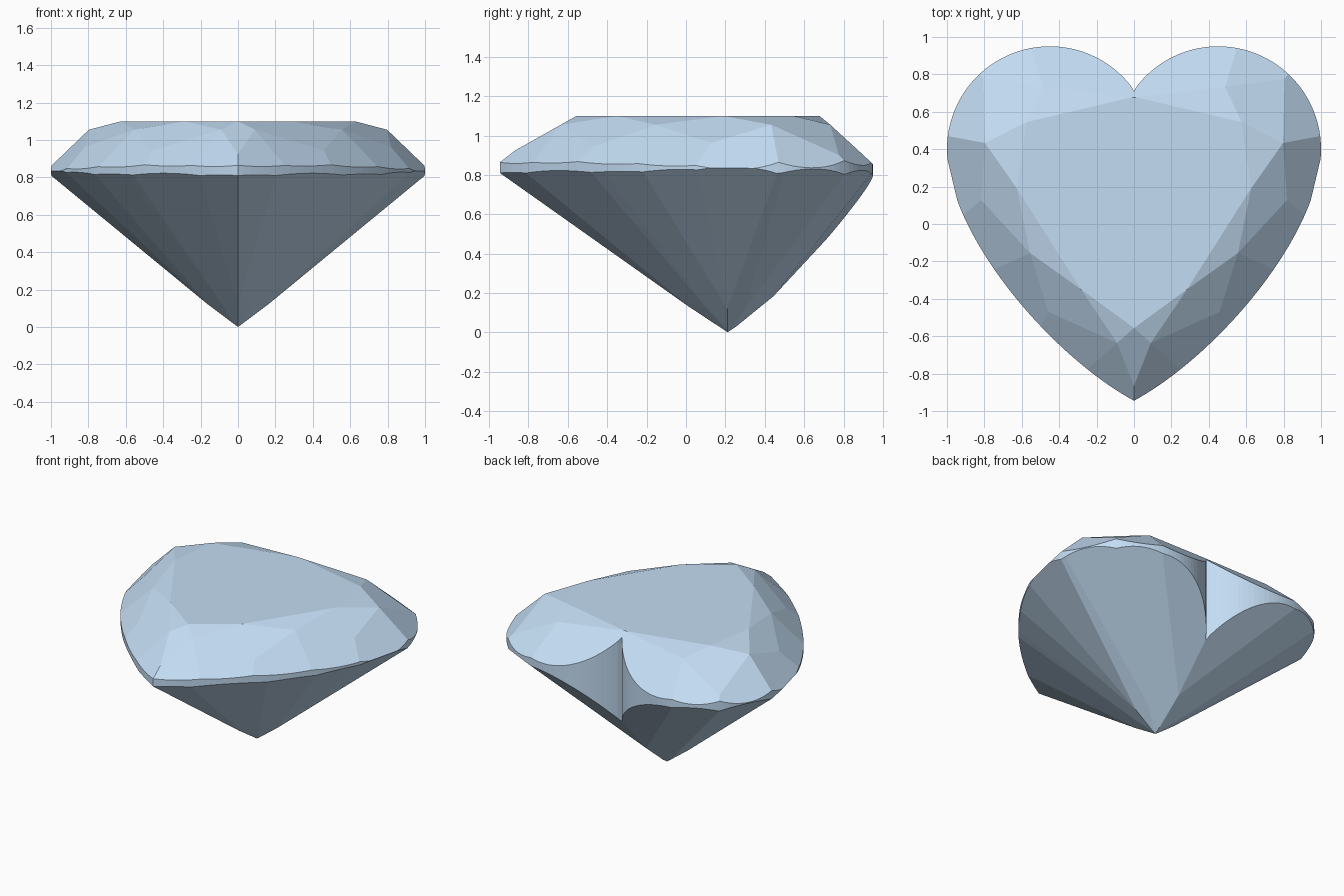
import bpy, bmesh, math
from mathutils import Vector as V

if "Cube" in bpy.data.objects:
    bpy.data.objects.remove(bpy.data.objects["Cube"])

# Right half of the heart outline: round lobe, then a curved side down to the tip
pts = []
N = 40
start = math.atan2(0.71 - 0.4, -0.45)
for i in range(N):
    a = start * (1 - i / N)
    pts.append((0.45 + 0.55 * math.cos(a), 0.4 + 0.55 * math.sin(a)))
pts[0] = (0, 0.71)
P = [V((1, 0.4)), V((1, -0.05)), V((0.45, -0.70)), V((0, -0.945))]
for i in range(N + 1):
    t = i / N
    u = 1 - t
    p = P[0] * u**3 + P[1] * 3 * u * u * t + P[2] * 3 * u * t * t + P[3] * t**3
    pts.append((p.x, p.y))

# Half prism
bm = bmesh.new()
base = bm.faces.new([bm.verts.new((x, y, -0.1)) for x, y in pts])
ext = bmesh.ops.extrude_face_region(bm, geom=[base])
bmesh.ops.translate(bm, vec=(0, 0, 1.2),
                    verts=[g for g in ext["geom"] if isinstance(g, bmesh.types.BMVert)])
bmesh.ops.recalc_face_normals(bm, faces=bm.faces)


def cut(a, b, c, side):
    """Grind one facet through three points; side +1 keeps below, -1 keeps above."""
    a, b, c = V(a), V(b), V(c)
    n = (b - a).cross(c - a).normalized()
    if n.z * side < 0:
        n = -n
    bmesh.ops.bisect_plane(bm, geom=bm.verts[:] + bm.edges[:] + bm.faces[:], dist=1e-5,
                           plane_co=a, plane_no=n, clear_outer=True)
    rim = [e for e in bm.edges if e.is_boundary]
    if rim:
        bmesh.ops.edgeloop_fill(bm, edges=rim)


def at(p, z):
    return (p[0], p[1], z)


def flip(p):
    return (-p[0], p[1], p[2])


# Girdle stations: corners G and the midpoints M between them
G = [(0, -0.945), (0.5, -0.55), (0.9, 0.06), (0.83, 0.81), (0, 0.71)]
M = [(0.25, -0.775), (0.74, -0.24), (0.995, 0.47), (0.55, 0.94)]

# Crown: table corners and star points
T = [(0, -0.556, 1.1), (0.283, -0.35, 1.1), (0.626, 0.19, 1.1), (0.575, 0.545, 1.1), (0, 0.68, 1.1)]
S = [(0.09, -0.636, 1.055), (0.556, -0.155, 1.055), (0.797, 0.433, 1.055), (0.487, 0.733, 1.055)]
top = [0.865, 0.865, 0.865, 0.865, 1.07]
for i in range(4):
    cut(T[i], S[i], T[i + 1], 1)
    for k in (i, i + 1):
        cut(S[i], at(G[k], top[k]), at(M[i], 0.865), 1)
for i in range(5):
    left = S[i - 1] if i else flip(S[0])
    right = S[i] if i < 4 else flip(S[3])
    cut(T[i], left, right, 1)

# Pavilion: four main facets z = a*x + b*(y - 0.21), then the lower girdle pairs
main = [(0.63, -0.667), (0.75, -0.567), (0.75, 0.24), (0.45, 0.667)]
for a, b in main:
    cut((0, 0.21, 0), (1, 0.21, a), (0, 1.21, b), -1)
L = [(0, 0.03, 0.12)]
for (a, b), (c, d) in zip(main, main[1:]):
    dx, dy = d - b, a - c
    s = 0.12 / (a * dx + b * dy)
    L.append((dx * s, 0.21 + dy * s, 0.12))
L.append((0, 0.375, 0.11))
low = [0.81, 0.81, 0.81, 0.81, 0.47]
for i in range(4):
    for k in (i, i + 1):
        cut(L[k], at(G[k], low[k]), at(M[i], 0.805), -1)

# Open the seam and mirror
seam = [f for f in bm.faces if all(abs(v.co.x) < 1e-4 for v in f.verts)]
bmesh.ops.delete(bm, geom=seam, context='FACES')
bmesh.ops.recalc_face_normals(bm, faces=bm.faces)
mesh = bpy.data.meshes.new("heart_gem")
bm.to_mesh(mesh)
bm.free()
gem = bpy.data.objects.new("heart_gem", mesh)
bpy.context.collection.objects.link(gem)
mir = gem.modifiers.new("mirror", 'MIRROR')
mir.use_clip = True
mir.merge_threshold = 0.0005

mat = bpy.data.materials.new("pale_blue")
mat.diffuse_color = (0.55, 0.72, 0.9, 1)
mat.use_nodes = True
mat.node_tree.nodes["Principled BSDF"].inputs["Base Color"].default_value = mat.diffuse_color
mesh.materials.append(mat)
